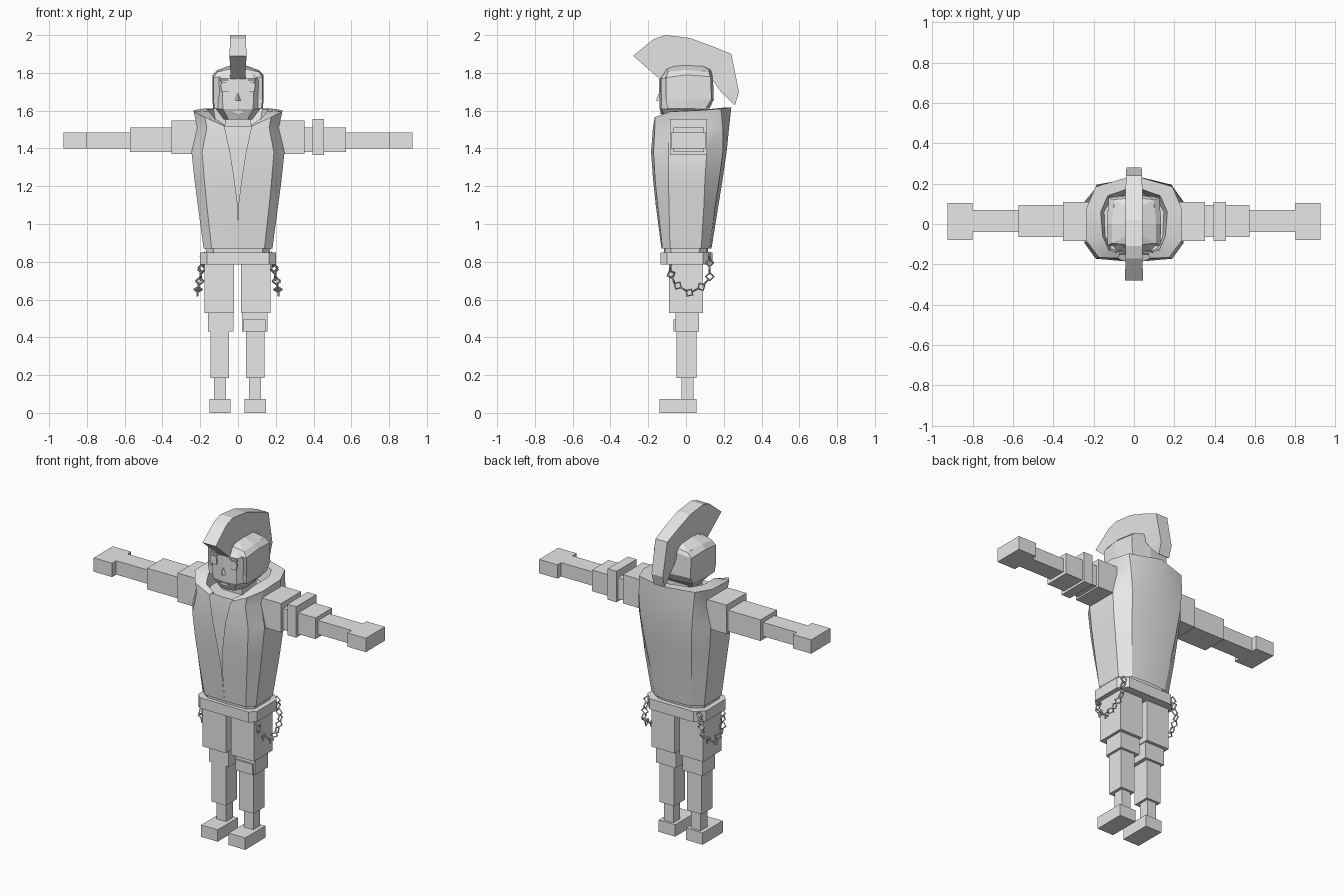
import bpy, bmesh, math
from mathutils import Vector, Matrix

grey = bpy.data.materials.new("plain_grey")
grey.diffuse_color = (0.8, 0.8, 0.8, 1)


def finish(name, bm, smooth=False):
    bmesh.ops.remove_doubles(bm, verts=bm.verts, dist=0.0005)
    bmesh.ops.recalc_face_normals(bm, faces=bm.faces)
    me = bpy.data.meshes.new(name)
    bm.to_mesh(me)
    bm.free()
    me.materials.append(grey)
    ob = bpy.data.objects.new(name, me)
    bpy.context.collection.objects.link(ob)
    if smooth:
        bpy.ops.object.select_all(action='DESELECT')
        ob.select_set(True)
        bpy.context.view_layer.objects.active = ob
        bpy.ops.object.shade_smooth_by_angle(angle=math.radians(30))
    return ob


def box(name, x0, x1, y0, y1, z0, z1):
    bm = bmesh.new()
    bmesh.ops.create_cube(bm, size=1)
    for v in bm.verts:
        v.co = ((x0 + x1) / 2 + v.co.x * (x1 - x0),
                (y0 + y1) / 2 + v.co.y * (y1 - y0),
                (z0 + z1) / 2 + v.co.z * (z1 - z0))
    return finish(name, bm)


def loft(name, halves, caps=True, smooth=False):
    """Skin a stack of rings; each ring is its +x half, front to back."""
    bm = bmesh.new()
    rings = []
    for h in halves:
        pts = list(h) + [(-x, y, z) for x, y, z in reversed(h)]
        rings.append([bm.verts.new(p) for p in pts])
    n = len(rings[0])
    for a, b in zip(rings, rings[1:]):
        for i in range(n if caps else n - 1):
            j = (i + 1) % n
            bm.faces.new((a[i], a[j], b[j], b[i]))
    if caps:
        bm.faces.new(rings[0])
        bm.faces.new(rings[-1])
    return finish(name, bm, smooth)


def level(z, *xy):
    return [(x, y, z) for x, y in xy]


# Arms: hand, forearm, sleeve, shoulder on both sides
for side, s in (("left", -1), ("right", 1)):
    for part, a, b, y0, y1, z0, z1 in (
            ("hand", 0.80, 0.925, -0.08, 0.105, 1.40, 1.485),
            ("forearm", 0.56, 0.80, -0.04, 0.07, 1.40, 1.485),
            ("sleeve", 0.34, 0.573, -0.065, 0.095, 1.38, 1.51),
            ("shoulder", 0.18, 0.352, -0.085, 0.11, 1.37, 1.547)):
        box(f"{side}_{part}", min(s * a, s * b), max(s * a, s * b), y0, y1, z0, z1)
box("arm_band", 0.395, 0.455, -0.085, 0.11, 1.365, 1.555)

# Legs: shorts, knee, shin, ankle, foot
for side, s, o in (("left", -1, -0.005), ("right", 1, 0.0)):
    for part, a, b, y0, y1, z0, z1 in (
            ("shorts_leg", 0.015, 0.172, -0.09, 0.09, 0.53, 0.80),
            ("knee", 0.02, 0.155, -0.055, 0.07, 0.43, 0.53),
            ("shin", 0.042, 0.14, -0.05, 0.055, 0.185, 0.43),
            ("ankle", 0.058, 0.122, -0.025, 0.04, 0.07, 0.185),
            ("foot", 0.035, 0.147, -0.14, 0.055, 0.0, 0.073)):
        box(f"{side}_{part}", min(s * a, s * b) + o, max(s * a, s * b) + o,
            y0, y1, z0, z1)
box("knee_pad", 0.03, 0.145, -0.066, -0.05, 0.43, 0.495)

# Belt with chamfered corners
belt = ((0, -0.135), (0.165, -0.135), (0.2, -0.10),
        (0.2, 0.09), (0.15, 0.14), (0, 0.14))
loft("belt", [level(0.785, *belt), level(0.85, *belt)])

# Shirt under the jacket
shirt_low = ((0, -0.115), (0.13, -0.11), (0.17, -0.08),
             (0.17, 0.07), (0.11, 0.11), (0, 0.115))
shirt_high = ((0, -0.155), (0.16, -0.145), (0.2, -0.08),
              (0.2, 0.1), (0.15, 0.165), (0, 0.185))
shirt_top = ((0, -0.145), (0.13, -0.135), (0.17, -0.07),
             (0.17, 0.08), (0.13, 0.14), (0, 0.17))
loft("shirt", [level(0.85, *shirt_low), level(1.40, *shirt_high),
               level(1.515, *shirt_top)], smooth=True)

# Jacket: open at the throat, flaring into a raised collar that folds inward
jacket = [
    level(0.87, (0, -0.13), (0.14, -0.125), (0.182, -0.085),
          (0.18, 0.08), (0.12, 0.125), (0, 0.135)),
    level(1.10, (0.002, -0.16), (0.165, -0.15), (0.213, -0.09),
          (0.213, 0.095), (0.145, 0.155), (0, 0.172)),
    level(1.23, (0.018, -0.174), (0.178, -0.163), (0.23, -0.093),
          (0.23, 0.10), (0.16, 0.175), (0, 0.193)),
    level(1.38, (0.042, -0.185), (0.19, -0.172), (0.246, -0.093),
          (0.246, 0.11), (0.175, 0.195), (0, 0.215)),
    level(1.51, (0.07, -0.175), (0.165, -0.165), (0.215, -0.09),
          (0.215, 0.11), (0.185, 0.195), (0, 0.228)),
    [(0.075, -0.17, 1.52), (0.175, -0.165, 1.565), (0.235, -0.085, 1.595),
     (0.235, 0.08, 1.602), (0.19, 0.185, 1.61), (0, 0.24, 1.618)],
    [(0.07, -0.14, 1.525), (0.125, -0.13, 1.56), (0.155, -0.06, 1.598),
     (0.165, 0.06, 1.605), (0.13, 0.14, 1.61), (0, 0.185, 1.615)],
    level(1.50, (0.065, -0.13), (0.11, -0.12), (0.14, -0.06),
          (0.145, 0.06), (0.11, 0.12), (0, 0.16)),
]
loft("jacket", jacket, caps=False, smooth=True)

# Neck and tapered face
box("neck", -0.07, 0.07, -0.06, 0.08, 1.48, 1.62)
loft("face", [
    level(1.553, (0, -0.115), (0.05, -0.105), (0.075, -0.03), (0.07, 0.06), (0, 0.06)),
    level(1.61, (0, -0.14), (0.08, -0.13), (0.118, -0.08), (0.118, 0.10), (0, 0.10)),
    level(1.77, (0, -0.14), (0.085, -0.132), (0.118, -0.09), (0.118, 0.10), (0, 0.10)),
    level(1.81, (0, -0.10), (0.07, -0.10), (0.10, -0.08), (0.10, 0.10), (0, 0.10))])

# Hair cap wrapping the head, ridged along the crown
loft("hair", [
    level(1.612, (0, -0.08), (0.125, -0.10), (0.132, 0.0), (0.12, 0.105), (0, 0.125)),
    level(1.66, (0, -0.08), (0.13, -0.105), (0.135, 0.0), (0.125, 0.135), (0, 0.147)),
    [(0, -0.13, 1.79), (0.13, -0.105, 1.775), (0.135, 0.0, 1.79),
     (0.125, 0.13, 1.78), (0, 0.142, 1.80)],
    [(0, -0.105, 1.83), (0.11, -0.095, 1.805), (0.11, 0.0, 1.815),
     (0.10, 0.12, 1.805), (0, 0.132, 1.825)],
    [(0, -0.06, 1.842), (0.04, -0.06, 1.835), (0.04, 0.0, 1.84),
     (0.04, 0.09, 1.835), (0, 0.10, 1.84)]])

# Crest: strips of outer and inner points, wider at the front tip
crest = [(-0.28, 1.89, -0.135, 1.765, 0.045), (-0.17, 1.98, -0.10, 1.80, 0.042),
         (-0.11, 2.0, -0.05, 1.825, 0.042), (0.02, 1.985, 0.03, 1.83, 0.042),
         (0.13, 1.945, 0.09, 1.81, 0.042), (0.24, 1.90, 0.13, 1.775, 0.04),
         (0.28, 1.70, 0.185, 1.70, 0.038), (0.26, 1.63, 0.25, 1.635, 0.036)]
loft("crest", [[(w, yo, zo), (w * 0.85, yi, zi)] for yo, zo, yi, zi, w in crest])


# Face details as thin plates
def plate(name, pts, y, depth=0.008):
    bm = bmesh.new()
    f = bm.faces.new([bm.verts.new((x, y, z)) for x, z in pts])
    g = bmesh.ops.extrude_face_region(bm, geom=[f])["geom"]
    bmesh.ops.translate(bm, vec=(0, -depth, 0),
                        verts=[v for v in g if isinstance(v, bmesh.types.BMVert)])
    return finish(name, bm)


for side, s in (("left", -1), ("right", 1)):
    plate(f"{side}_eye", [(s * x, z) for x, z in (
        (0.048, 1.70), (0.085, 1.70), (0.092, 1.73),
        (0.085, 1.752), (0.052, 1.752), (0.045, 1.73))], -0.134)
    plate(f"{side}_brow", [(s * x, z) for x, z in (
        (0.04, 1.757), (0.095, 1.757), (0.09, 1.768), (0.045, 1.768))], -0.135)
loft("nose", [level(1.655, (0, -0.158), (0.018, -0.135)),
              level(1.692, (0, -0.145), (0.003, -0.135))])
plate("mouth", [(-0.035, 1.59), (-0.018, 1.582), (0.018, 1.582),
                (0.035, 1.59), (0.018, 1.597), (-0.018, 1.597)], -0.126)

# Hip chains: square links spaced along a drooping path
path = [Vector(p) for p in ((-0.08, 0.805), (-0.082, 0.74), (-0.06, 0.685), (0.02, 0.635),
                            (0.085, 0.67), (0.125, 0.715), (0.125, 0.77), (0.125, 0.83))]


def along(d):
    for a, b in zip(path, path[1:]):
        seg = (b - a).length
        if d <= seg:
            return a + (b - a) * (d / seg), (b - a).normalized()
        d -= seg
    return path[-1], (path[-1] - path[-2]).normalized()


total = sum((b - a).length for a, b in zip(path, path[1:]))
LINKS = 14
for side, s in (("left", -1), ("right", 1)):
    for i in range(LINKS):
        p, t = along(total * i / (LINKS - 1))
        tangent = Vector((0, t.x, t.y))
        flat = Vector((1, 0, 0))
        across = tangent.cross(flat)
        normal = flat if i % 2 == 0 else across
        binormal = normal.cross(tangent)
        bpy.ops.mesh.primitive_torus_add(major_segments=4, minor_segments=4,
                                         major_radius=0.021, minor_radius=0.005)
        link = bpy.context.object
        link.name = f"{side}_chain_link"
        link.data.materials.append(grey)
        m = Matrix((tangent, binormal, normal)).transposed().to_4x4()
        m.translation = (s * (0.18 + (0.82 - p.y) * 0.19), p.x, p.y)
        link.matrix_world = m
